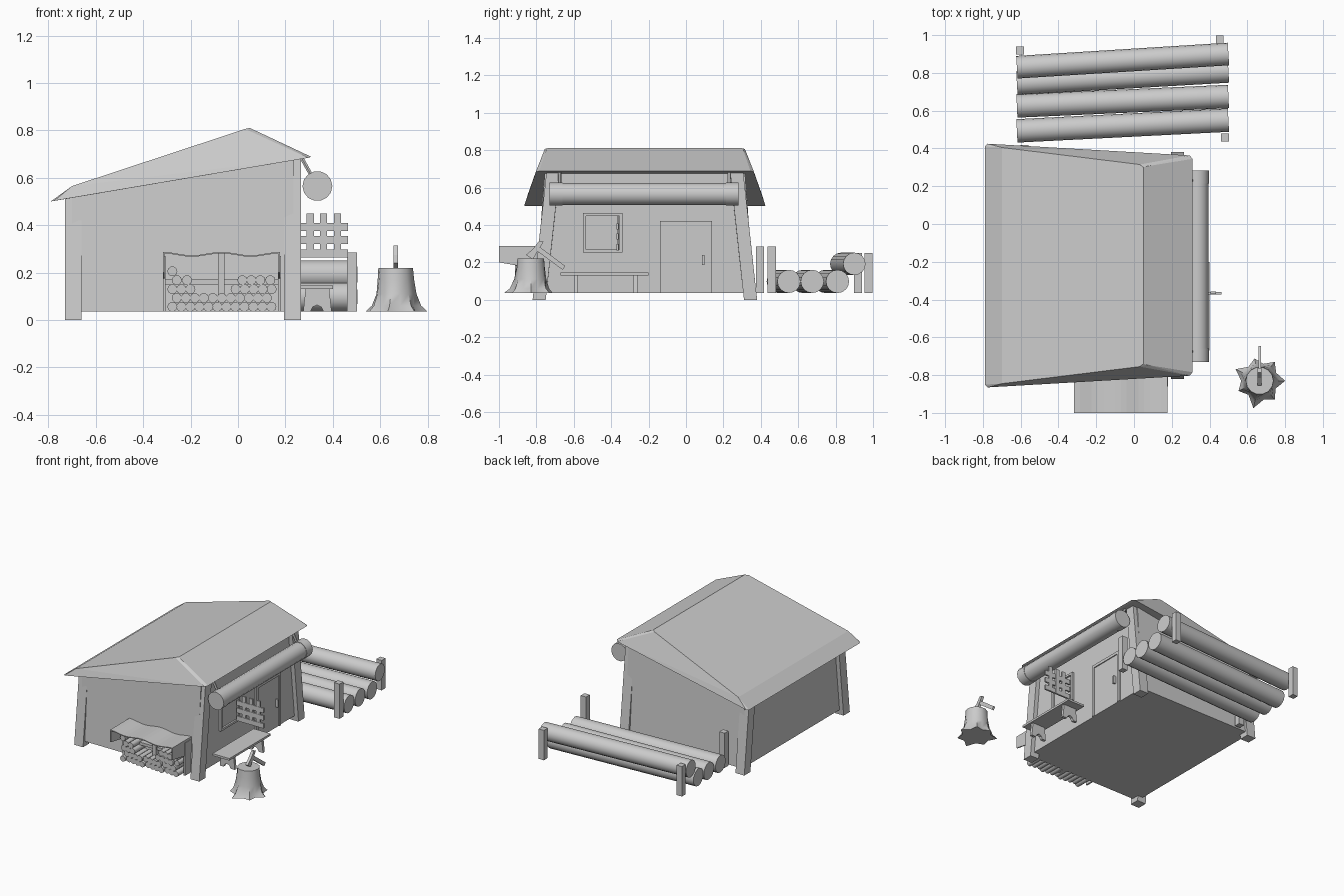
import bpy, bmesh, math
from mathutils import Vector

if "Cube" in bpy.data.objects:
    bpy.data.objects.remove(bpy.data.objects["Cube"])

CY = -0.22      # middle of the house in y
G = 0.035       # ground level of the loose parts


def mesh(name, verts, faces):
    me = bpy.data.meshes.new(name)
    bm = bmesh.new()
    vs = [bm.verts.new(v) for v in verts]
    for f in faces:
        bm.faces.new([vs[i] for i in f])
    bmesh.ops.recalc_face_normals(bm, faces=bm.faces)
    bm.to_mesh(me)
    bm.free()
    ob = bpy.data.objects.new(name, me)
    bpy.context.collection.objects.link(ob)
    return ob


def loft(name, rings):
    # closed solid through rings of equal point count
    n = len(rings[0])
    verts = [v for r in rings for v in r]
    faces = [list(range(n)), list(range(len(verts) - n, len(verts)))]
    for k in range(len(rings) - 1):
        for i in range(n):
            j = (i + 1) % n
            faces.append([k * n + i, k * n + j, (k + 1) * n + j, (k + 1) * n + i])
    return mesh(name, verts, faces)


def box(name, x0, x1, y0, y1, z0, z1):
    ring = lambda z: [(x0, y0, z), (x1, y0, z), (x1, y1, z), (x0, y1, z)]
    return loft(name, [ring(z0), ring(z1)])


def rod(name, a, b, r, n=12):
    a, b = Vector(a), Vector(b)
    q = (b - a).to_track_quat('Z', 'Y')
    circ = [q @ Vector((r * math.cos(t), r * math.sin(t), 0))
            for t in [2 * math.pi * i / n for i in range(n)]]
    return smooth(loft(name, [[a + c for c in circ], [b + c for c in circ]]))


def smooth(ob, angle=40):
    bpy.ops.object.select_all(action='DESELECT')
    ob.select_set(True)
    bpy.context.view_layer.objects.active = ob
    bpy.ops.object.shade_smooth_by_angle(angle=math.radians(angle))
    return ob


def eave(x):
    return 0.5 + (x + 0.79) * 0.168


# Hipped asymmetrical roof
pts = []
for s in (-1, 1):
    pts += [(-0.79, CY + s * 0.63, 0.50), (-0.775, CY + s * 0.645, 0.503),
            (-0.70, CY + s * 0.625, 0.565),
            (0.03, CY + s * 0.535, 0.806), (0.05, CY + s * 0.52, 0.81),
            (0.065, CY + s * 0.525, 0.803),
            (0.31, CY + s * 0.565, 0.688), (0.295, CY + s * 0.583, 0.684)]
bm = bmesh.new()
for p in pts:
    bm.verts.new(p)
bmesh.ops.convex_hull(bm, input=bm.verts)
bmesh.ops.dissolve_limit(bm, angle_limit=0.02, verts=bm.verts, edges=bm.edges)
me = bpy.data.meshes.new("roof")
bm.to_mesh(me)
bm.free()
bpy.context.collection.objects.link(bpy.data.objects.new("roof", me))

# Walls leaning inward along y
xa, xb = -0.70, 0.235
loft("walls", [
    [(xa, CY - .58, G), (xb, CY - .58, G), (xb, CY + .58, G), (xa, CY + .58, G)],
    [(xa, CY - .548, eave(xa) + .01), (xb, CY - .535, eave(xb) + .01),
     (xb, CY + .535, eave(xb) + .01), (xa, CY + .548, eave(xa) + .01)]])

# Leaning corner posts
for x0, x1 in ((-0.73, -0.66), (0.195, 0.265)):
    zt = eave((x0 + x1) / 2)
    for s in (-1, 1):
        ring = lambda h, z0, z1: [(x0, CY + s * h, z0), (x1, CY + s * h, z1),
                                  (x1, CY + s * (h - .07), z1), (x0, CY + s * (h - .07), z0)]
        loft("corner_post", [ring(.60, 0, 0),
                             ring(.60 - .11 * zt, eave(x0) + .005, eave(x1) + .005)])

# Rolled awning with end bands and straps
rod("awning_roll", (.335, -.725, .565), (.335, .28, .565), .06, 14)
for y0, y1, ys in ((-.73, -.66, -.675), (.215, .282, .23)):
    rod("awning_band", (.335, y0, .565), (.335, y1, .565), .063, 14)
    rod("awning_strap", (.265, ys, .69), (.315, ys, .60), .009, 6)

# Window frame and pane
for y0, y1, z0, z1 in ((-.55, -.535, .253, .464), (-.355, -.34, .253, .464),
                       (-.535, -.355, .253, .268), (-.535, -.355, .449, .464)):
    box("window_frame", .23, .25, y0, y1, z0, z1)
box("window_pane", .23, .238, -.535, -.355, .268, .449)

# Open lattice shutter
for x in (.305, .36, .419):
    box("shutter_upright", x - .015, x + .015, -.37, -.358, .263, .45)
for z in (.392, .338, .281):
    box("shutter_rail", .25, .463, -.372, -.36, z - .017, z + .017)

# Door with frame and handle
box("door", .23, .239, -.12, .12, G, .40)
for y0, y1, z0, z1 in ((-.14, -.12, G, .42), (.12, .14, G, .42), (-.12, .12, .40, .42)):
    box("door_frame", .23, .246, y0, y1, z0, z1)
box("door_handle", .235, .258, .085, .098, .185, .24)

# Bench with arched legs
box("bench_seat", .265, .40, -.67, -.20, .13, .145)
for y in (-.60, -.28):
    side = [(.275, G), (.305, G), (.315, .055), (.333, .063), (.351, .055),
            (.361, G), (.395, G), (.385, .13), (.285, .13)]
    loft("bench_leg", [[(x, y, z) for x, z in side], [(x, y + .02, z) for x, z in side]])

# Firewood rack: sagging cover, side panels, frame
n = 16
wave = [(-.317 + .494 * i / n, .280 + .007 * math.cos(4 * math.pi * i / n)) for i in range(n + 1)]
top = wave + [(x, z - .006) for x, z in reversed(wave)]
loft("firewood_cover", [[(x, -1.0, z) for x, z in top], [(x, -.77, z) for x, z in top]])
for x in (-.317, .169):
    side = [(-1.0, .283), (-1.0, .20), (-.80, .165), (-.78, .283)]
    loft("cover_side", [[(x, y, z) for y, z in side], [(x + .008, y, z) for y, z in side]])
    box("rack_post", x, x + .012, -.86, -.79, G, .27)
box("rack_middle_post", -.085, -.058, -.85, -.78, G, .28)
box("rack_rail", -.31, .17, -.84, -.78, .15, .17)

# Stacked firewood
rows = [(.056, [-.277 + .038 * i for i in range(12)]),
        (.093, [-.258 + .038 * i for i in range(11)]),
        (.130, [-.277, -.239, -.201, -.01, .028, .066, .104, .142]),
        (.168, [-.258, -.215, .018, .056, .094, .136]),
        (.205, [-.277])]
for k, (z, xs) in enumerate(rows):
    for i, x in enumerate(xs):
        rod("firewood", (x, -.915 + .02 * ((i * 7 + k * 3) % 4) / 4, z), (x, -.76, z), .021, 10)

# Chopping stump with flared roots
roots = [1.0, .72, .95, .68, .9, .7, 1.05, .72, .92, .7, 1.1, .75, .95, .7]
rings = []
for z, r, f in ((G, .135, 1), (.06, .108, .7), (.11, .088, .3), (.17, .078, .1), (.22, .073, 0)):
    rings.append([(.665 + r * (1 + f * (k - 1)) * math.cos(2 * math.pi * i / 14),
                   -.83 + r * (1 + f * (k - 1)) * math.sin(2 * math.pi * i / 14), z)
                  for i, k in enumerate(roots)])
smooth(loft("stump", rings), 50)

# Axe stuck in the stump
handle = [(-.812, .272), (-.795, .292), (-.645, .18), (-.66, .160)]
loft("axe_handle", [[(x, y, z) for y, z in handle] for x in (.658, .672)])
head = [(-.762, .31), (-.783, .275), (-.82, .215), (-.855, .24), (-.815, .275), (-.785, .315)]
loft("axe_head", [[(x, y, z) for y, z in head] for x in (.655, .675)])

# Timber pile behind the house
for ya, yb, z, r in ((.493, .55, .098, .062), (.625, .675, .098, .062),
                     (.745, .81, .098, .062), (.83, .90, .192, .06)):
    rod("timber_log", (-.62, ya, z), (.50, yb, z), r, 16)
for x, y, z in ((-.60, .375, .285), (.46, .437, .285), (-.625, .897, .25), (.433, .955, .25)):
    box("timber_stake", x, x + .042, y, y + .043, G, z)

# Centre the whole model exactly on the longest side
bpy.context.view_layer.update()
